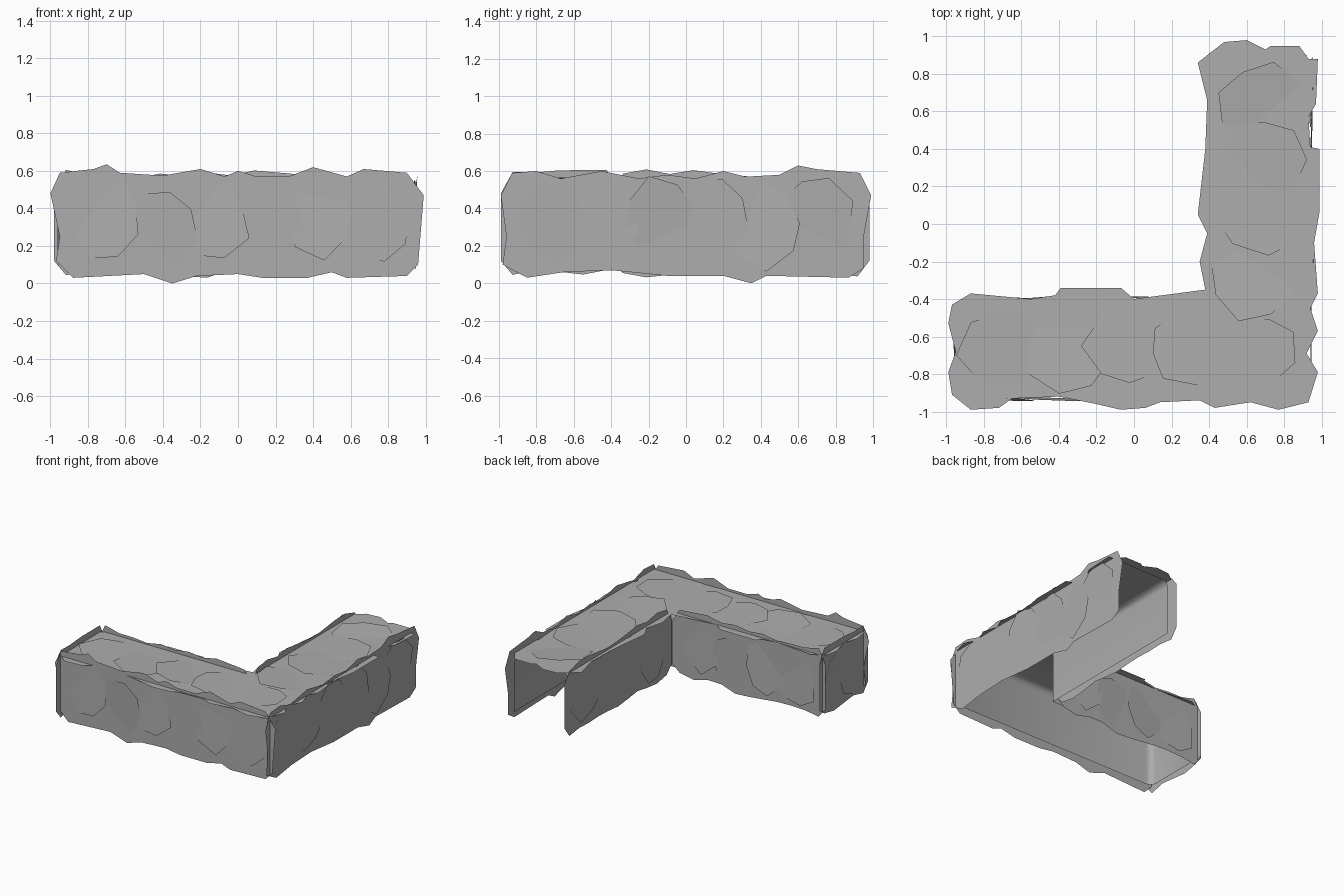
import bpy, bmesh, math, random
from mathutils import Vector

random.seed(4)
cube = bpy.data.objects.get("Cube")
if cube:
    bpy.data.objects.remove(cube)

grey = bpy.data.materials.new("stone grey")
grey.use_nodes = True
colour = (0.42, 0.42, 0.42, 1)
grey.diffuse_color = colour
grey.node_tree.nodes["Principled BSDF"].inputs["Base Color"].default_value = colour


def finish(name, bm):
    mesh = bpy.data.meshes.new(name)
    bm.to_mesh(mesh)
    bm.free()
    mesh.materials.append(grey)
    obj = bpy.data.objects.new(name, mesh)
    bpy.context.collection.objects.link(obj)
    return obj


def add_sheet(bm, points, outward):
    face = bm.faces.new([bm.verts.new(p) for p in points])
    face.normal_update()
    if face.normal.dot(outward) < 0:
        face.normal_flip()


def chipped_plate(centre, size):
    """Irregular eight-sided outline."""
    turn = random.uniform(0, math.tau)
    return [(centre[0] + size[0] * random.uniform(0.8, 1.1) * math.cos(turn + i * math.tau / 8),
             centre[1] + size[1] * random.uniform(0.8, 1.1) * math.sin(turn + i * math.tau / 8))
            for i in range(8)]


def cladding(name, outline, place, plates, size):
    """Jagged sheet with a few thin tilted plates; place maps (u, v, w) with w outward."""
    bm = bmesh.new()
    outward = place(0, 0, 1) - place(0, 0, 0)
    add_sheet(bm, [place(u, v, 0) for u, v in outline], outward)
    for c in plates:
        tilt_u, tilt_v = random.uniform(-0.05, 0.05), random.uniform(-0.05, 0.05)
        points = [place(u, v, 0.004 + tilt_u * (u - c[0]) + tilt_v * (v - c[1]))
                  for u, v in chipped_plate(c, size)]
        add_sheet(bm, points, outward)
    return finish(name, bm)


def ragged_wall(start, end):
    """Jagged wall outline between two ends."""
    steps = max(3, round((end - start) / 0.13))
    along = [start + (end - start) * (i + 0.5) / steps for i in range(steps)]
    low = [(u, random.uniform(0.03, 0.08)) for u in along]
    high = [(u, random.uniform(0.56, 0.61)) for u in reversed(along)]
    return [(start, 0.12)] + low + [(end, 0.12), (end, 0.48)] + high + [(start, 0.48)]


def row(start, end, count, level):
    return [(start + (end - start) * i / (count - 1), level + random.uniform(-0.04, 0.04))
            for i in range(count)]


# Chipped outlines of the roof and the two long outer walls
roof = [(-.99, -.79), (-.97, -.91), (-.87, -.99), (-.72, -.98), (-.65, -.93), (-.4, -.92),
        (-.2, -.96), (-.07, -.99), (.06, -.98), (.14, -.95), (.35, -.94), (.43, -.98),
        (.62, -.95), (.77, -.99), (.93, -.95), (.98, -.79), (.92, -.69), (.98, -.57),
        (.94, -.45), (.98, -.37), (.96, -.1), (.99, .07), (.99, .4), (.94, .41),
        (.93, .57), (.97, .64), (.98, .88), (.93, .88), (.88, .95), (.73, .95),
        (.7, .93), (.6, .98), (.48, .97), (.34, .86), (.39, .66), (.38, .4),
        (.34, .05), (.39, -.05), (.35, -.2), (.38, -.35), (.15, -.38), (0, -.4),
        (-.07, -.34), (-.39, -.34), (-.42, -.38), (-.55, -.4), (-.87, -.37),
        (-.97, -.43), (-.99, -.53), (-.95, -.68)]
front = [(-1, .48), (-.95, .59), (-.77, .61), (-.7, .635), (-.63, .59), (-.4, .575),
         (-.2, .61), (-.07, .57), (0, .6), (.1, .57), (.27, .57), (.4, .62), (.58, .57),
         (.67, .61), (.9, .59), (.99, .47), (.96, .1), (.9, .04), (.58, .03), (.5, .06),
         (.37, .03), (.13, .03), (0, .05), (-.22, .04), (-.35, 0), (-.5, .05),
         (-.88, .03), (-.97, .12), (-.95, .25)]
side = [(-.99, .47), (-.93, .59), (-.8, .6), (-.67, .56), (-.45, .6), (-.25, .56),
        (-.1, .58), (.05, .56), (.2, .6), (.32, .57), (.5, .58), (.6, .63), (.7, .61),
        (.93, .59), (.99, .47), (.95, .25), (.95, .08), (.87, .03), (.43, .04), (.35, 0),
        (.2, .04), (-.1, .04), (-.4, .07), (-.65, .06), (-.85, .03), (-.98, .1), (-.96, .25)]

# Outer cladding
cladding("roof", roof, lambda u, v, w: Vector((u, v, 0.55 + w)),
         row(-0.7, 0.65, 5, -0.64) + [(0.66 + random.uniform(-0.04, 0.04), v)
                                      for v in (-0.3, 0.05, 0.35, 0.65)], (0.24, 0.22))
cladding("front_wall", front, lambda u, v, w: Vector((u, -0.93 - w, v)),
         row(-0.7, 0.72, 6, 0.32), (0.2, 0.23))
cladding("left_wall", side, lambda u, v, w: Vector((0.94 + w, u, v)),
         row(-0.72, 0.7, 6, 0.32), (0.2, 0.23))
cladding("right_end_wall", ragged_wall(-0.99, -0.36), lambda u, v, w: Vector((-0.95 - w, u, v)),
         row(-0.75, -0.6, 2, 0.32), (0.18, 0.22))

# Inner corner cladding
cladding("back_wall", ragged_wall(-0.98, 0.4), lambda u, v, w: Vector((u, -0.4 + w, v)),
         row(-0.72, 0.15, 4, 0.32), (0.2, 0.23))
cladding("inner_side_wall", ragged_wall(-0.4, 0.98), lambda u, v, w: Vector((0.41 - w, u, v)),
         row(-0.15, 0.72, 4, 0.32), (0.2, 0.23))

# Smooth lining, open below and at the back end
bm = bmesh.new()
path = [(0.92, 0.9), (0.92, -0.91), (-0.93, -0.91), (-0.93, -0.42), (0.43, -0.42), (0.43, 0.9)]
top = [bm.verts.new((x, y, 0.535)) for x, y in path]
bottom = [bm.verts.new((x, y, 0.09)) for x, y in path]
bm.faces.new(top)
for i in range(len(path) - 1):
    bm.faces.new((top[i], bottom[i], bottom[i + 1], top[i + 1]))
bmesh.ops.recalc_face_normals(bm, faces=bm.faces)
inner_corner = {top[4], bottom[4]}
rounded = [e for e in bm.edges if len(e.link_faces) == 2 and set(e.verts) != inner_corner]
bmesh.ops.bevel(bm, geom=rounded, offset=0.05, segments=3, profile=0.5, affect="EDGES")
lining = finish("lining", bm)
bpy.ops.object.select_all(action="DESELECT")
lining.select_set(True)
bpy.context.view_layer.objects.active = lining
bpy.ops.object.shade_smooth_by_angle(angle=math.radians(40))
